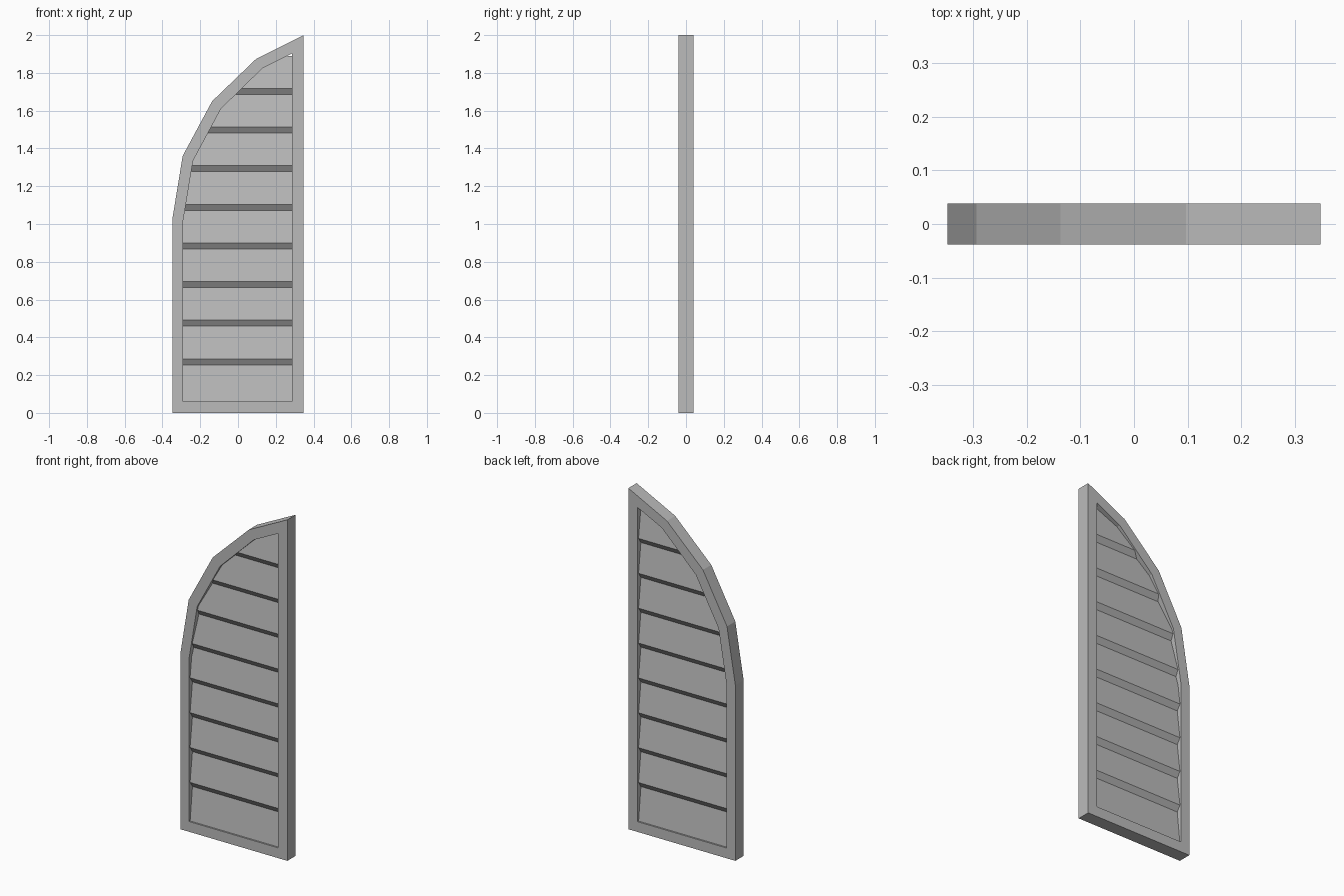
import bpy
import bmesh
from mathutils import Vector

cube = bpy.data.objects.get("Cube")
if cube:
    bpy.data.objects.remove(cube, do_unlink=True)

paint = bpy.data.materials.new("grey_paint")
paint.use_nodes = True
grey = (0.5, 0.5, 0.5, 1)
paint.diffuse_color = grey
paint.node_tree.nodes["Principled BSDF"].inputs["Base Color"].default_value = grey

HALF_DEPTH = 0.0385
# Matching corners of the frame's outer and inner outlines, as (x, z)
OUTER = [(-0.347, 0), (0.347, 0), (0.347, 2), (0.097, 1.875),
         (-0.137, 1.65), (-0.293, 1.36), (-0.347, 1.03)]
INNER = [(-0.29, 0.06), (0.287, 0.06), (0.287, 1.903), (0.13, 1.825),
         (-0.09, 1.61), (-0.238, 1.335), (-0.29, 1.02)]


def finish(name, bm):
    bmesh.ops.recalc_face_normals(bm, faces=bm.faces)
    mesh = bpy.data.meshes.new(name)
    bm.to_mesh(mesh)
    bm.free()
    mesh.materials.append(paint)
    bpy.context.collection.objects.link(bpy.data.objects.new(name, mesh))


def build_frame():
    bm = bmesh.new()
    rings = [[bm.verts.new((x, y, z)) for x, z in outline]
             for outline, y in ((OUTER, -HALF_DEPTH), (OUTER, HALF_DEPTH),
                                (INNER, HALF_DEPTH), (INNER, -HALF_DEPTH))]
    count = len(OUTER)
    for r, ring in enumerate(rings):
        after = rings[(r + 1) % 4]
        for i in range(count):
            j = (i + 1) % count
            bm.faces.new((ring[i], ring[j], after[j], after[i]))
    finish("arched_frame", bm)


def build_slat(name, bottom, lip, top):
    # Wedge section: chamfered thick foot tapering to a thin top
    thin, thick = 0.008, 0.03
    section = [(-thin, bottom), (thin, bottom), (thick, lip),
               (thin, top), (-thin, top), (-thick, lip)]
    bm = bmesh.new()
    ends = [[bm.verts.new((x, y, z)) for y, z in section] for x in (-0.5, 0.5)]
    for end in ends:
        bm.faces.new(end)
    for i in range(6):
        j = (i + 1) % 6
        bm.faces.new((ends[0][i], ends[0][j], ends[1][j], ends[1][i]))
    # Trim the slat to a line just inside the frame's rails
    trim = [Vector((a[0], 0, a[1])).lerp(Vector((b[0], 0, b[1])), 0.2)
            for a, b in zip(INNER, OUTER)]
    for i, start in enumerate(trim):
        edge = trim[(i + 1) % len(trim)] - start
        cut = bmesh.ops.bisect_plane(
            bm, geom=bm.verts[:] + bm.edges[:] + bm.faces[:], plane_co=start,
            plane_no=(edge.z, 0, -edge.x), clear_outer=True)
        rim = [e for e in cut["geom_cut"]
               if isinstance(e, bmesh.types.BMEdge) and e.is_boundary]
        if rim:
            bmesh.ops.holes_fill(bm, edges=rim, sides=0)
    finish(name, bm)


build_frame()
PITCH, FOOT = 0.2045, 0.032
for n in range(9):
    base = 0.05 + n * PITCH
    # The lowest foot sits inside the bottom rail
    drop = 0.03 if n == 0 else 0
    build_slat(f"slat_{n + 1}", base - drop, base + FOOT - drop, base + PITCH)
